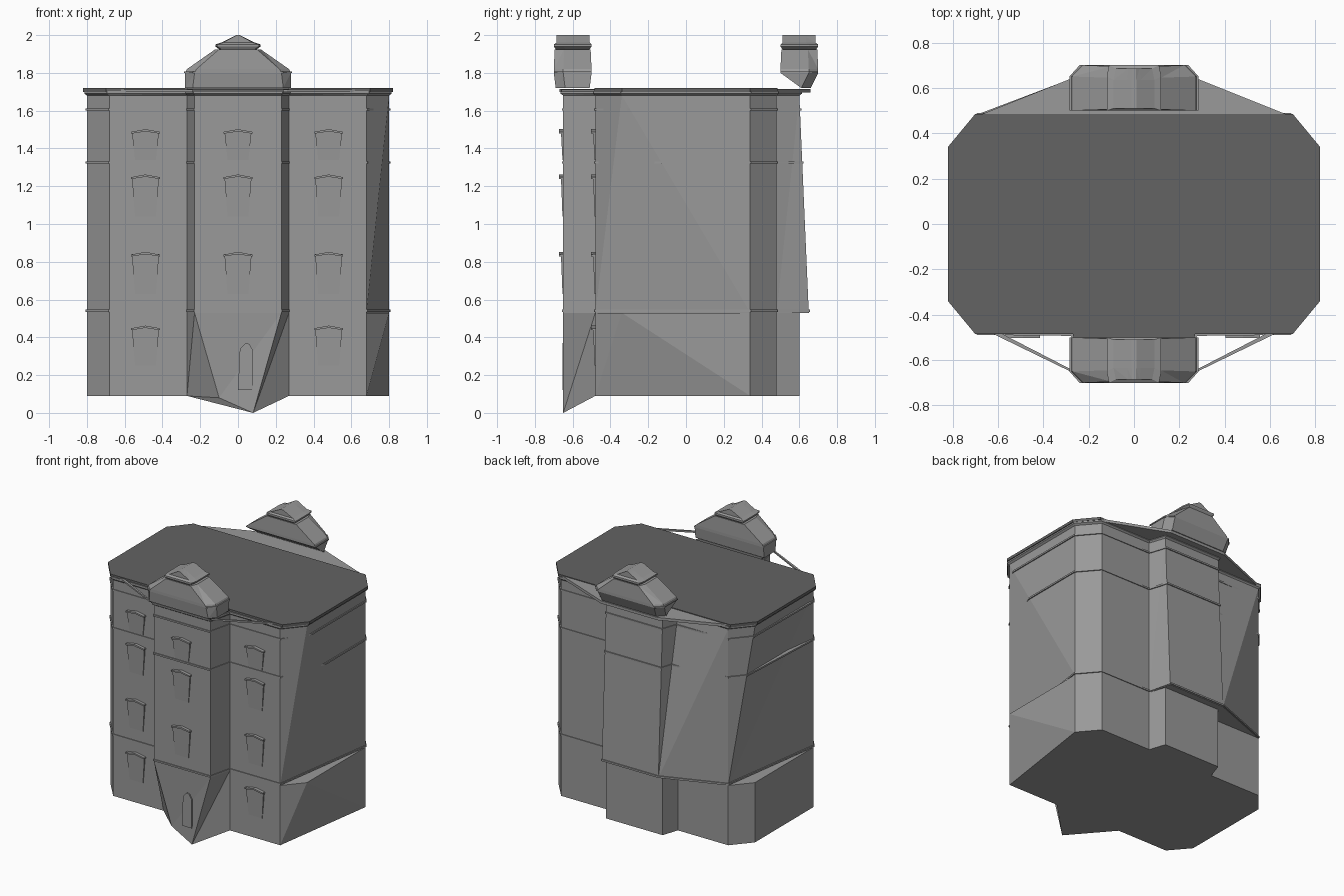
import bpy
import bmesh
from mathutils import Vector

cube = bpy.data.objects.get("Cube")
if cube:
    bpy.data.objects.remove(cube)


def material(name, grey):
    m = bpy.data.materials.new(name)
    m.use_nodes = True
    colour = (grey, grey, grey, 1)
    m.diffuse_color = colour
    m.node_tree.nodes["Principled BSDF"].inputs["Base Color"].default_value = colour
    return m


WALL = material("wall grey", 0.32)
ROOF = material("roof dark grey", 0.125)


def loft(name, loops, mat):
    """Skin a stack of equal-length closed loops; coincident points merge."""
    bm = bmesh.new()
    verts = {}

    def vert(p):
        key = tuple(round(c, 4) for c in p)
        if key not in verts:
            verts[key] = bm.verts.new(key)
        return verts[key]

    def face(points):
        vs = list(dict.fromkeys(vert(p) for p in points))
        if len(vs) > 2 and not bm.faces.get(vs):
            bm.faces.new(vs)

    n = len(loops[0])
    for low, high in zip(loops, loops[1:]):
        for i in range(n):
            j = (i + 1) % n
            face((low[i], low[j], high[j]))
            face((low[i], high[j], high[i]))
    face(loops[0][::-1])
    face(loops[-1])
    bmesh.ops.recalc_face_normals(bm, faces=bm.faces)
    mesh = bpy.data.meshes.new(name)
    bm.to_mesh(mesh)
    bm.free()
    mesh.materials.append(mat)
    obj = bpy.data.objects.new(name, mesh)
    bpy.context.collection.objects.link(obj)
    return obj


def at(loop, z):
    return [(x, y, z) for x, y in loop]


def grow(loop, amount):
    """Push a loop outward from its middle."""
    out = []
    for p in loop:
        v = Vector((p[0], p[1], 0))
        v += v.normalized() * amount
        out.append((v.x, v.y) + tuple(p[2:]))
    return out


def blend(a, b, t):
    return [tuple(Vector(p).lerp(Vector(q), t)) for p, q in zip(a, b)]


# Footprint, counter-clockwise from the front bay
FRONT, BACK = -0.65, 0.60
plan = [(-.27, -.48), (-.23, FRONT), (.23, FRONT), (.27, -.48),
        (.68, -.48), (.80, -.34), (.80, .34), (.68, .48),
        (.27, .48), (.23, BACK), (-.23, BACK), (-.27, .48),
        (-.68, .48), (-.80, .34), (-.80, -.34), (-.68, -.48)]
BASE, SILL, EAVES, TOP = 0.09, 0.53, 1.68, 1.72

# Ground floor, with its entrance corner drawn down to the ground
ground = at(plan, BASE)
ground[1] = (-.10, -.63, .08)
ground[2] = (.08, FRONT, 0)
ground[5] = ground[6]
loft("ground_floor", [ground, at(plan, SILL)], WALL)

# Upper floors, with faceted corners and a flared rear bay
flare = at(plan, SILL)
flare[5] = flare[6]
flare[9], flare[10] = (.23, .65, SILL), (-.23, .65, SILL)
flare[11] = flare[10]
flare[13] = flare[12]
crown = at(plan, EAVES)
loft("upper_floors", [flare, crown], WALL)

# Thin string courses around the walls
for label, z in (("middle", .535), ("upper", 1.32), ("frieze", 1.60)):
    ring = blend(flare, crown, (z - SILL) / (EAVES - SILL))
    lip = grow(ring, .008)
    loft(label + "_ledge", [ring, lip, [(x, y, h + .012) for x, y, h in lip]], WALL)

# Cornice around the top, then the flat roof slab
loft("cornice", [crown, at(grow(plan, .015), 1.69), at(grow(plan, .015), 1.705)], WALL)
slab = [(-.70, -.485), (.70, -.485), (.82, -.34), (.82, .34),
        (.70, .485), (-.70, .485), (-.82, .34), (-.82, -.34)]
loft("roof", [at(slab, 1.70), at(slab, TOP)], ROOF)

# Rear eaves reach diagonally from the bay to the corners
eave = [(.68, .48), (.23, .66), (-.23, .66), (-.68, .48)]
loft("rear_eave", [at(eave, 1.695), at(eave, 1.715)], WALL)
front_eave = [(-.27, -.48), (-.24, -.67), (.24, -.67), (.27, -.48)]
loft("front_eave", [at(front_eave, 1.70), at(front_eave, 1.715)], ROOF)

# Slim diagonal trims on the front corners of the roof
for side, s in (("right", -1), ("left", 1)):
    strip = [(s * .62, -.485), (s * .26, -.66), (s * .24, -.66), (s * .58, -.485)]
    loft(side + "_eave_trim", [at(strip, 1.70), at(strip, 1.712)], WALL)


def gable(name, s, hang):
    """Stepped gable; s is the side it stands on, hang narrows its foot."""
    def tier(w, wf, z, near=.50, far=.70):
        return [(-w, s * near, z), (-w, s * (far - .05), z), (-wf, s * far, z),
                (wf, s * far, z), (w, s * (far - .05), z), (w, s * near, z)]
    foot = tier(.27, .22, TOP, .62, .66) if hang else tier(.28, .24, TOP, .51, .69)
    body = [foot, tier(.28, .23, 1.80), tier(.27, .22, 1.82),
            tier(.12, .10, 1.925, .505, .695)]
    loft(name + "_gable", body, WALL)
    loft(name + "_gable_cap",
         [tier(.10, .09, 1.925, .51, .69), tier(.12, .11, 1.94), tier(.12, .11, 1.95),
          tier(.09, .08, 1.96, .51, .685), tier(.03, .025, 1.99, .51, .685),
          tier(.01, .008, 2.0, .51, .685)], WALL)
    # Moulding where the shoulders begin
    loft(name + "_gable_band", [tier(.285, .24, 1.80), tier(.285, .24, 1.808)], WALL)


gable("front", -1, False)
gable("rear", 1, True)


# Windows: tapered panel leaning out under a shallow peaked hood
def window(name, x, y, low, high):
    def outline(d_low, d_high):
        return [(x - .055, y - d_low, low), (x + .055, y - d_low, low),
                (x + .072, y - d_high, high), (x - .072, y - d_high, high)]
    loft(name, [outline(0, 0), outline(.004, .012)], WALL)

    def hood(d):
        return [(x - .076, y - d, high - .012), (x, y - d, high),
                (x + .076, y - d, high - .012), (x + .076, y - d, high - .002),
                (x, y - d, high + .012), (x - .076, y - d, high - .002)]
    loft(name + "_hood", [hood(0), hood(.022)], WALL)


rows = [(.25, .45), (.63, .84), (1.04, 1.25), (1.34, 1.49)]
columns = (("right", -.49, -.48), ("middle", 0, FRONT), ("left", .48, -.48))
for floor, (low, high) in enumerate(rows, 1):
    for label, x, y in columns:
        if floor > 1 or label != "middle":
            window(f"{label}_window_{floor}", x, y, low, high)

# Narrow arched door set in the entrance bay
door = [(0, .12), (.08, .12), (.08, .33), (.06, .365), (.04, .37), (.01, .34)]
loft("door", [[(x, y, z) for x, z in door] for y in (-.645, -.654)], WALL)
